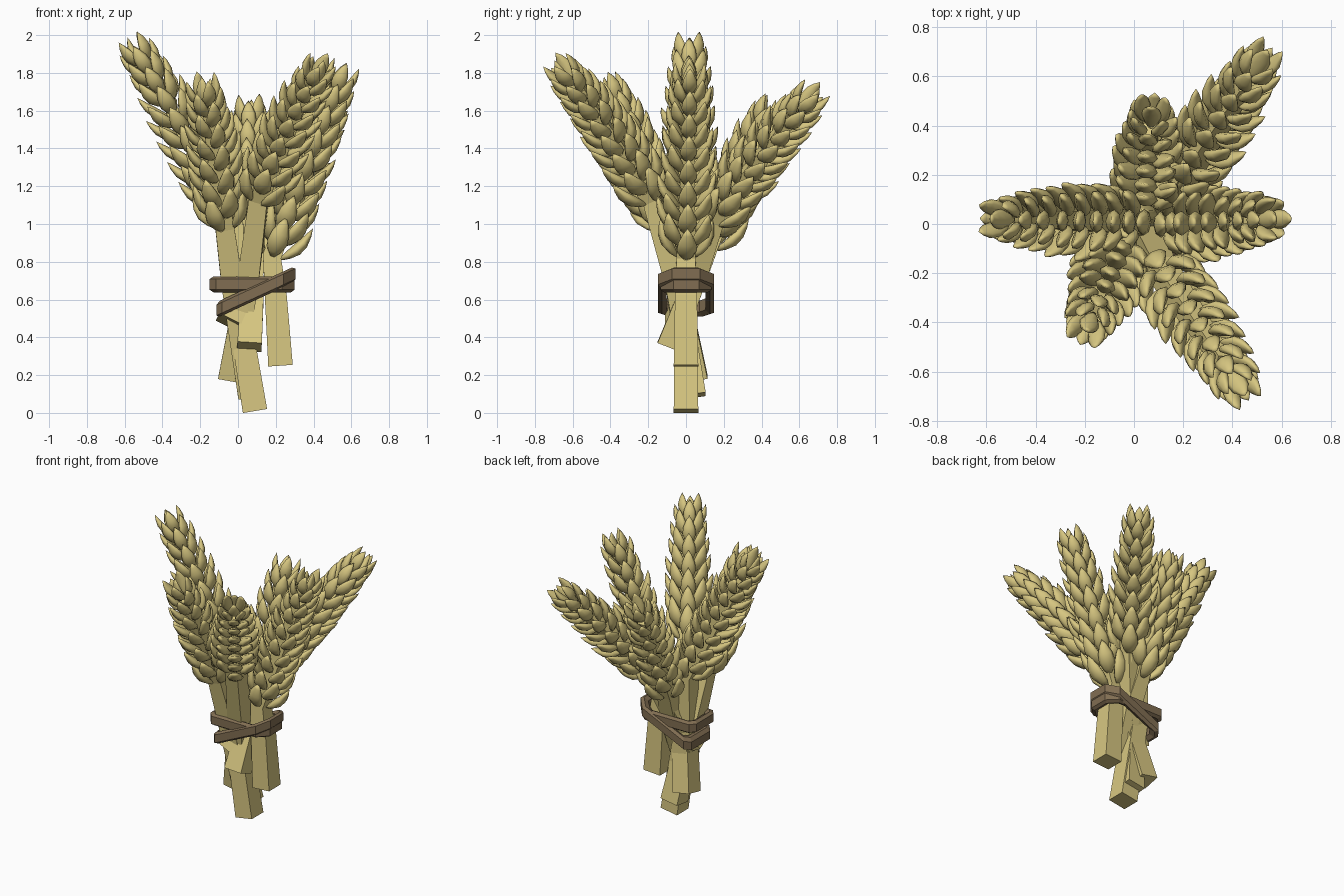
import bpy, bmesh, math, random
from mathutils import Vector

if "Cube" in bpy.data.objects:
    bpy.data.objects.remove(bpy.data.objects["Cube"])

random.seed(4)

def material(name, color):
    m = bpy.data.materials.new(name)
    m.diffuse_color = (*color, 1)
    m.use_nodes = True
    m.node_tree.nodes["Principled BSDF"].inputs["Base Color"].default_value = m.diffuse_color
    return m

straw = material("straw", (0.68, 0.57, 0.22))
twine = material("twine", (0.22, 0.155, 0.085))

def make_object(name, bm, mat, smooth=False):
    bmesh.ops.recalc_face_normals(bm, faces=bm.faces)
    me = bpy.data.meshes.new(name)
    bm.to_mesh(me)
    bm.free()
    me.materials.append(mat)
    for p in me.polygons:
        p.use_smooth = smooth
    ob = bpy.data.objects.new(name, me)
    bpy.context.collection.objects.link(ob)
    return ob

def bezier(a, b, c, t):
    return a * (1 - t) ** 2 + b * 2 * t * (1 - t) + c * t * t

def add_grain(bm, base, along, out, size):
    """Pointed seed, bulging outward, growing from base in direction along."""
    side = along.cross(out).normalized()
    out = side.cross(along).normalized()
    n = 8
    profile = [(0.0, 0.25), (0.15, 0.68), (0.38, 1.0), (0.62, 0.88), (0.84, 0.48)]
    rings = []
    for t, r in profile:
        bow = 0.10 * math.sin(math.pi * t)
        ring = []
        for k in range(n):
            a = 2 * math.pi * k / n
            p = (along * t + out * (bow + 0.13 * r * math.cos(a))
                 + side * 0.23 * r * math.sin(a)) * size
            ring.append(bm.verts.new(base + p))
        rings.append(ring)
    tip = bm.verts.new(base + along * size)
    for lo, hi in zip(rings, rings[1:]):
        for k in range(n):
            bm.faces.new((lo[k], lo[(k + 1) % n], hi[(k + 1) % n], hi[k]))
    for k in range(n):
        bm.faces.new((rings[-1][k], rings[-1][(k + 1) % n], tip))
    bm.faces.new(rings[0][::-1])

def make_ear(name, base, tip):
    """Staggered whorls of four grains along a slightly curved axis."""
    bm = bmesh.new()
    ctrl = (base + tip) / 2 + Vector((0, 0, 0.06))
    length = (tip - base).length
    levels = round(length / 0.07)
    radial = Vector((tip.x, tip.y, 0)).normalized()
    for i in range(levels):
        t = i / (levels - 1)
        s = t * (1 - 0.17 / length)
        p = bezier(base, ctrl, tip, s)
        ax = (bezier(base, ctrl, tip, s + 0.01) - p).normalized()
        side = ax.cross(radial).normalized()
        out0 = side.cross(ax)
        for k in range(4):
            a = math.pi / 2 * (k + 0.5 * (i % 2))
            out = out0 * math.cos(a) + side * math.sin(a)
            lean = math.radians(24 + 40 * t * (1 - t) - 6 * t + random.uniform(-4, 4))
            along = ax * math.cos(lean) + out * math.sin(lean)
            add_grain(bm, p + out * (0.05 - 0.025 * t), along, out, 0.235 - 0.06 * t)
    # closing grain at the tip
    add_grain(bm, tip - ax * 0.17, ax, out0, 0.18)
    make_object(name, bm, straw, True)

def make_stalk(name, foot, waist, base, tip):
    """Square stem bent through the tie, ending inside the ear."""
    bm = bmesh.new()
    inner = base.lerp(tip, 0.75) + Vector((0, 0, 0.03))
    path = [foot, waist, base, inner]
    widths = [0.065, 0.058, 0.05, 0.03]
    rings = []
    for i, (p, w) in enumerate(zip(path, widths)):
        d = (path[min(i + 1, 3)] - path[max(i - 1, 0)]).normalized()
        sx = Vector((0, 1, 0)).cross(d).normalized()
        sy = d.cross(sx)
        rings.append([bm.verts.new(p + sx * a * w + sy * b * w)
                      for a, b in ((-1, -1), (1, -1), (1, 1), (-1, 1))])
    for lo, hi in zip(rings, rings[1:]):
        for k in range(4):
            bm.faces.new((lo[k], lo[(k + 1) % 4], hi[(k + 1) % 4], hi[k]))
    bm.faces.new(rings[0][::-1])
    bm.faces.new(rings[-1])
    make_object(name, bm, straw)

# six stems: foot, waist, ear base, ear tip
stems = {
    "left": ((0.09, 0, 0.01), (-0.01, 0.0, 0.62), (-0.02, 0.01, 1.0), (-0.58, 0.02, 1.98)),
    "right": ((0.225, 0, 0.25), (0.20, 0, 0.62), (0.18, 0.0, 0.83), (0.57, 0.02, 1.84)),
    "back_right": ((-0.05, -0.05, 0.48), (0.06, 0.04, 0.7), (0.17, 0.15, 1.02), (0.54, 0.70, 1.71)),
    "front_right": ((-0.04, 0.05, 0.18), (0.05, -0.05, 0.68), (0.11, -0.18, 1.13), (0.45, -0.69, 1.86)),
    "back": ((0.06, -0.09, 0.35), (0.08, 0.04, 0.68), (0.06, 0.12, 0.88), (0.07, 0.47, 1.65)),
    "front_left": ((0.065, 0.04, 0.09), (-0.03, -0.05, 0.68), (-0.07, -0.12, 0.98), (-0.19, -0.43, 1.77)),
}
for name, pts in stems.items():
    foot, waist, base, tip = map(Vector, pts)
    make_stalk(name + "_stalk", foot, waist, base, tip)
    make_ear(name + "_ear", base, tip)

# two ties around the bundle, one level and one slanted
def make_tie(name, cx, cz, rx, ry, slope):
    bm = bmesh.new()
    outline = [(-1, -0.7), (-0.85, -1), (0.7, -1), (1, -0.5),
               (1, 0.5), (0.7, 1), (-0.85, 1), (-1, 0.7)]
    rings = []
    for x, y in outline:
        ring = []
        for inset, dz in ((0, -0.028), (0, 0.028), (0.02, 0.042), (0.045, 0.03),
                          (0.045, -0.03), (0.02, -0.042)):
            px = x * (rx - inset)
            ring.append(bm.verts.new((cx + px, y * (ry - inset), cz + px * slope + dz)))
        rings.append(ring)
    for i in range(8):
        a, b = rings[i], rings[(i + 1) % 8]
        for k in range(6):
            bm.faces.new((a[k], a[(k + 1) % 6], b[(k + 1) % 6], b[k]))
    make_object(name, bm, twine)

make_tie("level_tie", 0.075, 0.68, 0.225, 0.135, 0.0)
make_tie("slanted_tie", 0.095, 0.64, 0.21, 0.147, 0.46)
